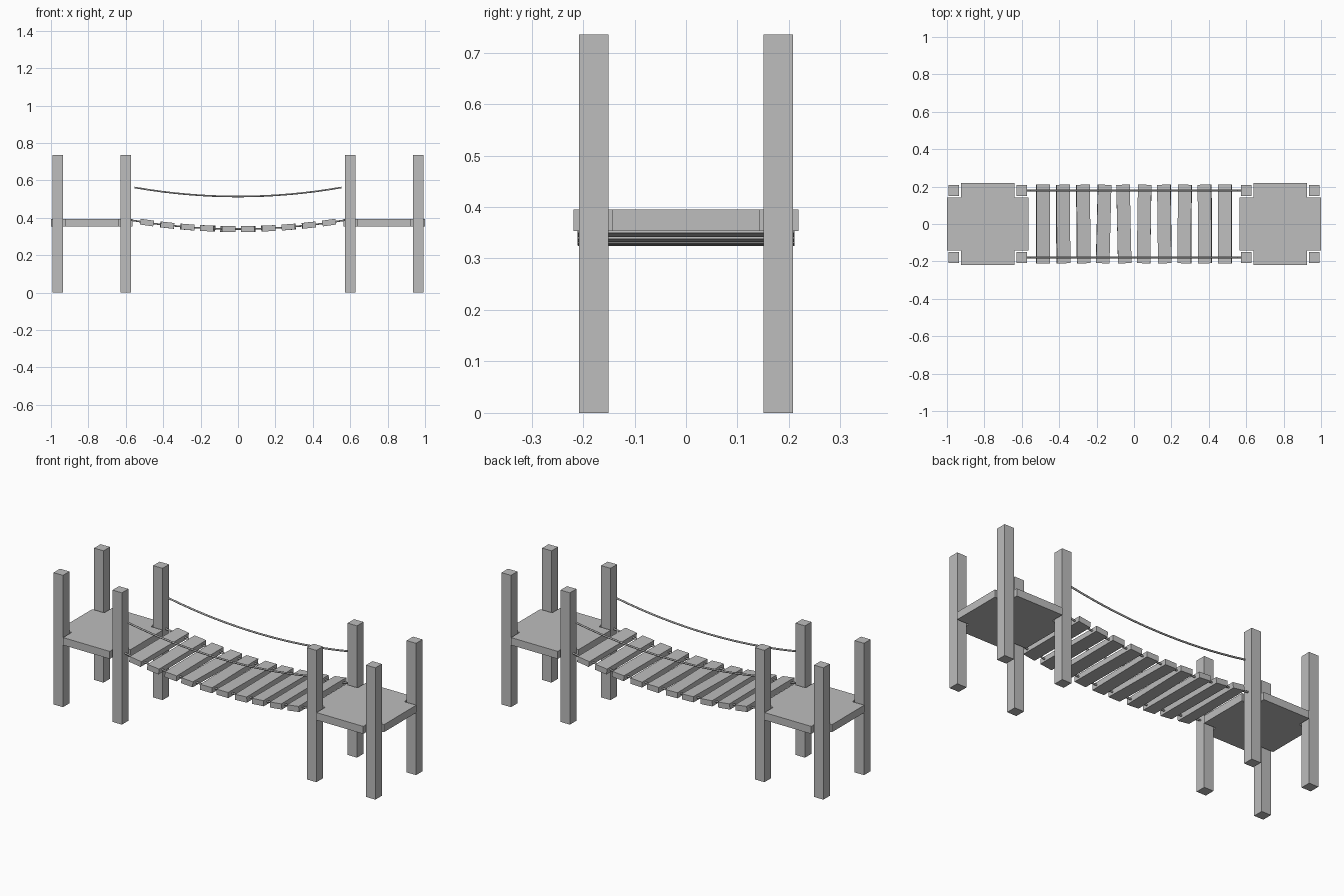
import bpy, bmesh, math
from mathutils import Matrix

cube = bpy.data.objects.get("Cube")
if cube:
    bpy.data.objects.remove(cube, do_unlink=True)

GREY = (0.51, 0.51, 0.51, 1)
mat = bpy.data.materials.new("plain grey")
mat.use_nodes = True
mat.diffuse_color = GREY
mat.node_tree.nodes["Principled BSDF"].inputs["Base Color"].default_value = GREY


def add_object(name, data):
    obj = bpy.data.objects.new(name, data)
    bpy.context.collection.objects.link(obj)
    data.materials.append(mat)
    return obj


def add_mesh(name, bm):
    bmesh.ops.recalc_face_normals(bm, faces=bm.faces)
    mesh = bpy.data.meshes.new(name)
    bm.to_mesh(mesh)
    bm.free()
    return add_object(name, mesh)


def box(name, center, size, pitch=0, yaw=0):
    bm = bmesh.new()
    bmesh.ops.create_cube(bm, size=1, matrix=Matrix.Diagonal((*size, 1)))
    obj = add_mesh(name, bm)
    obj.location = center
    obj.rotation_euler = (0, pitch, yaw)
    return obj


def deck(name, cx):
    # Plus-shaped slab: corners are notched around the posts
    ox, oy, ix, iy = 0.218, 0.219, 0.144, 0.143
    quarter = [(ox, iy), (ix, iy), (ix, oy)]
    outline = quarter + [(-x, y) for x, y in reversed(quarter)]
    outline += [(-x, -y) for x, y in outline]
    bm = bmesh.new()
    face = bm.faces.new([bm.verts.new((cx + x, y, 0.353)) for x, y in outline])
    top = bmesh.ops.extrude_face_region(bm, geom=[face])["geom"]
    bmesh.ops.translate(bm, vec=(0, 0, 0.042),
                        verts=[v for v in top if isinstance(v, bmesh.types.BMVert)])
    return add_mesh(name, bm)


def rope(name, y, half, low, sag):
    curve = bpy.data.curves.new(name, "CURVE")
    curve.dimensions = "3D"
    curve.bevel_depth = 0.005
    curve.bevel_resolution = 1
    curve.use_fill_caps = True
    spline = curve.splines.new("POLY")
    count = 17
    spline.points.add(count - 1)
    for i, p in enumerate(spline.points):
        x = half * (2 * i / (count - 1) - 1)
        p.co = (x, y, low + sag * x * x, 1)
    return add_object(name, curve)


# End platforms with four posts each
for side, s in (("right", -1), ("left", 1)):
    cx = s * 0.782
    deck(side + "_platform", cx)
    for px, pname in ((-0.182, "a"), (0.182, "b")):
        for py, row in ((-0.179, "front"), (0.179, "back")):
            box(f"{side}_{row}_post_{pname}", (cx + px, py, 0.3675),
                (0.058, 0.057, 0.735))

# Sagging walkway planks, each slightly askew
LOW, SAG = 0.34, 0.145
yaws = [0, 0.008, 0.01, -0.025, 0.022, -0.015, 0.012, -0.008, 0.006, 0]
for i, yaw in enumerate(yaws):
    x = (i - 4.5) * 0.1083
    box(f"plank_{i + 1}", (x, 0, LOW + SAG * x * x), (0.072, 0.42, 0.031),
        pitch=-math.atan(2 * SAG * x), yaw=yaw)

# Ropes: handrails, and lines threaded through the planks
for y, row in ((-0.179, "front"), (0.179, "back")):
    rope(row + "_handrail_rope", y, 0.553, 0.514, 0.158)
    rope(row + "_plank_rope", y, 0.575, LOW, SAG)
